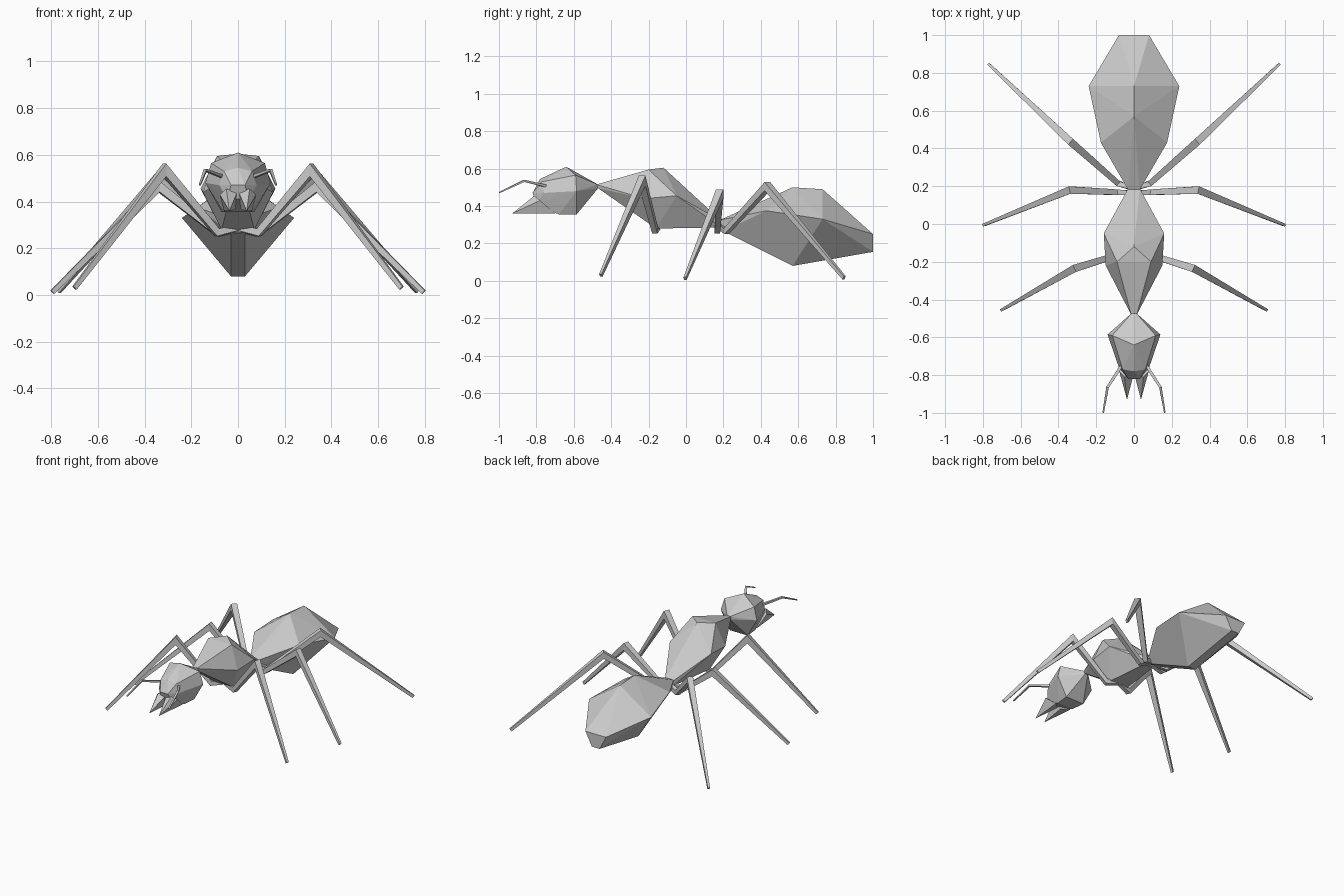
import bpy, bmesh
from mathutils import Vector

if "Cube" in bpy.data.objects:
    bpy.data.objects.remove(bpy.data.objects["Cube"])


def finish(name, bm, mirror=False):
    bmesh.ops.recalc_face_normals(bm, faces=bm.faces[:])
    me = bpy.data.meshes.new(name)
    bm.to_mesh(me)
    bm.free()
    ob = bpy.data.objects.new(name, me)
    bpy.context.collection.objects.link(ob)
    if mirror:
        mod = ob.modifiers.new("mirror", 'MIRROR')
        mod.use_axis[0] = True
        mod.use_mirror_merge = False
    return ob


def faceted(name, points, symmetric=True):
    """Faceted body from points on the +x side; either mirrored into one solid or as a pair."""
    bm = bmesh.new()
    for x, y, z in points:
        bm.verts.new((x, y, z))
        if symmetric and x > 0:
            bm.verts.new((-x, y, z))
    res = bmesh.ops.convex_hull(bm, input=bm.verts[:])
    loose = [v for v in bm.verts if not v.link_faces]
    bmesh.ops.delete(bm, geom=loose, context='VERTS')
    bmesh.ops.dissolve_limit(bm, angle_limit=0.03, verts=bm.verts[:], edges=bm.edges[:])
    return finish(name, bm, not symmetric)


def limb(name, path, sizes):
    """Square-section tapered limb along a path, mirrored to the other side."""
    pts = [Vector(p) for p in path]
    chord = pts[-1] - pts[0]
    side = Vector((-chord.y, chord.x, 0)).normalized()
    bm = bmesh.new()
    rings = []
    for i, p in enumerate(pts):
        a = (p - pts[max(i - 1, 0)]).normalized()
        b = (pts[min(i + 1, len(pts) - 1)] - p).normalized()
        t = (a + b).normalized()
        up = side.cross(t).normalized()
        mitre = 1 / max(t.dot(b if b.length else a), 0.6)
        w, h = sizes[i]
        rings.append([bm.verts.new(p + side * w * s + up * h * mitre * u)
                      for s, u in ((-1, -1), (1, -1), (1, 1), (-1, 1))])
    for r, q in zip(rings, rings[1:]):
        for k in range(4):
            bm.faces.new((r[k], r[(k + 1) % 4], q[(k + 1) % 4], q[k]))
    bm.faces.new(rings[0])
    bm.faces.new(rings[-1])
    return finish(name, bm, True)


# Abdomen
faceted("abdomen", [
    (0.03, 0.18, 0.325), (0.03, 0.20, 0.265),
    (0.175, 0.43, 0.375), (0, 0.57, 0.50), (0.03, 0.57, 0.08),
    (0.24, 0.73, 0.33), (0, 0.73, 0.49),
    (0.08, 1.0, 0.25), (0.03, 1.0, 0.155)])

# Thorax
faceted("thorax", [
    (0.015, -0.48, 0.515), (0.015, -0.47, 0.495),
    (0.09, -0.20, 0.595), (0, -0.12, 0.605),
    (0.15, -0.22, 0.44), (0.16, -0.05, 0.455),
    (0.07, -0.16, 0.28),
    (0.03, 0.19, 0.32), (0.03, 0.19, 0.285)])

# Head
faceted("head", [
    (0.01, -0.47, 0.515), (0.01, -0.47, 0.495),
    (0, -0.64, 0.61), (0.115, -0.59, 0.565), (0.14, -0.585, 0.48),
    (0.07, -0.585, 0.355), (0.06, -0.68, 0.355),
    (0, -0.78, 0.545), (0.06, -0.77, 0.53), (0.08, -0.76, 0.47),
    (0.045, -0.80, 0.41), (0.03, -0.82, 0.47)])

# Mandibles
faceted("mandibles", [
    (0.003, -0.80, 0.44), (0.05, -0.81, 0.455), (0.078, -0.78, 0.43),
    (0.06, -0.70, 0.36), (0.012, -0.74, 0.365), (0.037, -0.93, 0.36)], symmetric=False)

# Antennae
limb("antennae", [(0.06, -0.74, 0.505), (0.14, -0.865, 0.535), (0.163, -0.998, 0.472)],
     [(0.008, 0.007), (0.007, 0.005), (0.004, 0.003)])

# Legs: body joint, hip, knee, foot
legs = {
    "front_legs": [(0.01, -0.15, 0.29), (0.09, -0.165, 0.268), (0.315, -0.235, 0.535), (0.70, -0.455, 0.03)],
    "middle_legs": [(0.01, 0.165, 0.29), (0.09, 0.168, 0.268), (0.34, 0.18, 0.465), (0.795, -0.005, 0.012)],
    "rear_legs": [(0.01, 0.19, 0.285), (0.085, 0.215, 0.265), (0.335, 0.435, 0.505), (0.768, 0.845, 0.016)],
}
for name, path in legs.items():
    limb(name, path, [(0.012, 0.015), (0.015, 0.014), (0.02, 0.018), (0.007, 0.01)])
